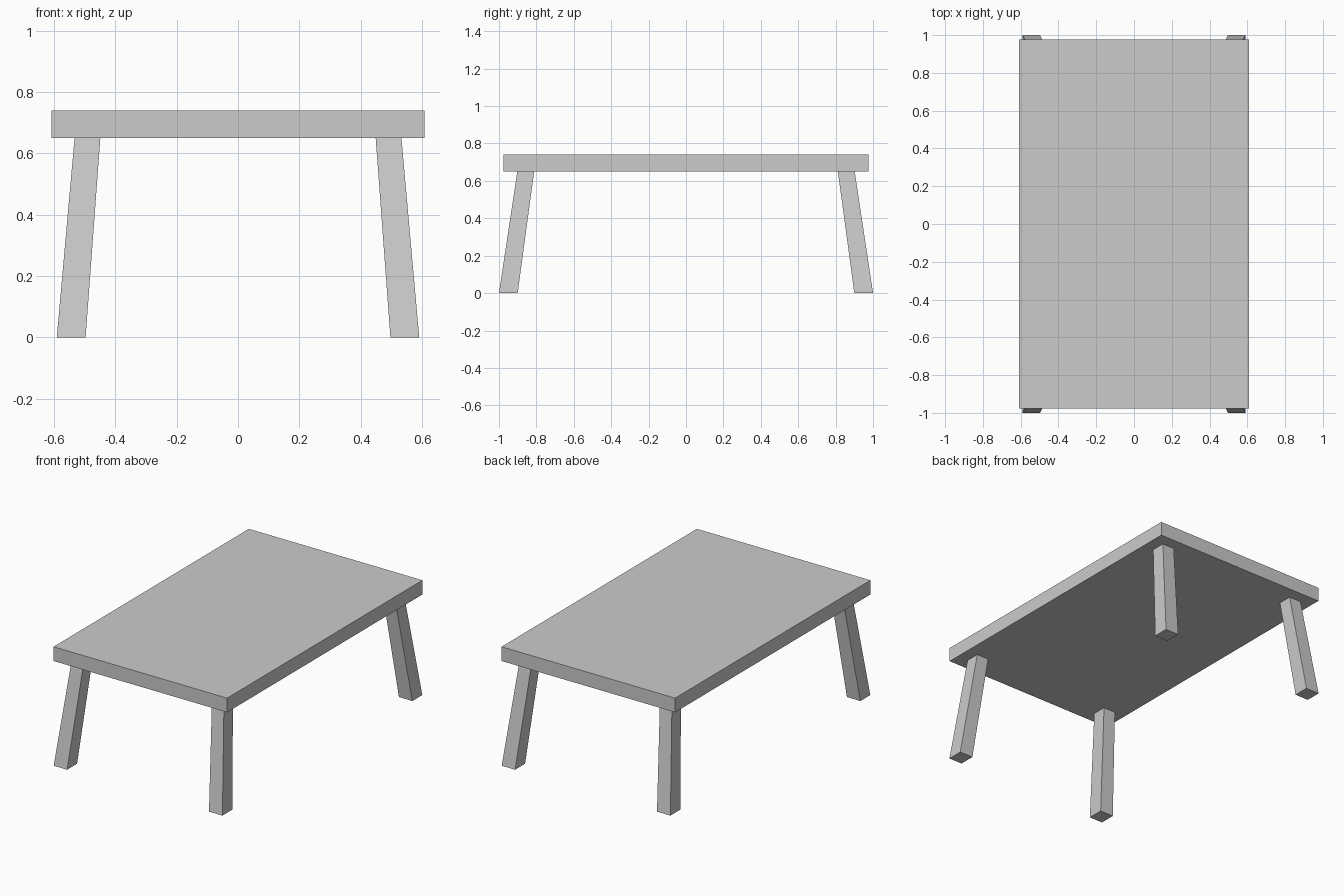
import bpy
import bmesh

cube = bpy.data.objects.get("Cube")
if cube:
    bpy.data.objects.remove(cube, do_unlink=True)

grey = bpy.data.materials.new("light grey")
grey.use_nodes = True
color = (0.6, 0.6, 0.6, 1)
grey.diffuse_color = color
grey.node_tree.nodes["Principled BSDF"].inputs["Base Color"].default_value = color


def block(name, bottom, top, z0, z1):
    """Straight-sided block between two rectangles given as (x0, x1, y0, y1)."""
    bm = bmesh.new()
    bmesh.ops.create_cube(bm, size=2)
    for v in bm.verts:
        x0, x1, y0, y1 = top if v.co.z > 0 else bottom
        v.co = (x1 if v.co.x > 0 else x0,
                y1 if v.co.y > 0 else y0,
                z1 if v.co.z > 0 else z0)
    bmesh.ops.recalc_face_normals(bm, faces=bm.faces)
    mesh = bpy.data.meshes.new(name)
    bm.to_mesh(mesh)
    bm.free()
    mesh.materials.append(grey)
    obj = bpy.data.objects.new(name, mesh)
    bpy.context.collection.objects.link(obj)
    return obj


def mirrored(rect, sx, sy):
    x0, x1, y0, y1 = rect
    return (*sorted((sx * x0, sx * x1)), *sorted((sy * y0, sy * y1)))


# Tabletop slab
underside, surface = 0.65, 0.74
slab = (-0.608, 0.608, -0.977, 0.977)
block("tabletop", slab, slab, underside, surface)

# Four splayed legs, slightly thicker at the floor
foot = (0.497, 0.591, 0.9, 1.0)
head = (0.449, 0.533, 0.812, 0.902)
for sx, side in ((1, "left"), (-1, "right")):
    for sy, end in ((-1, "front"), (1, "back")):
        block(f"{end}_{side}_leg", mirrored(foot, sx, sy),
              mirrored(head, sx, sy), 0, underside)
